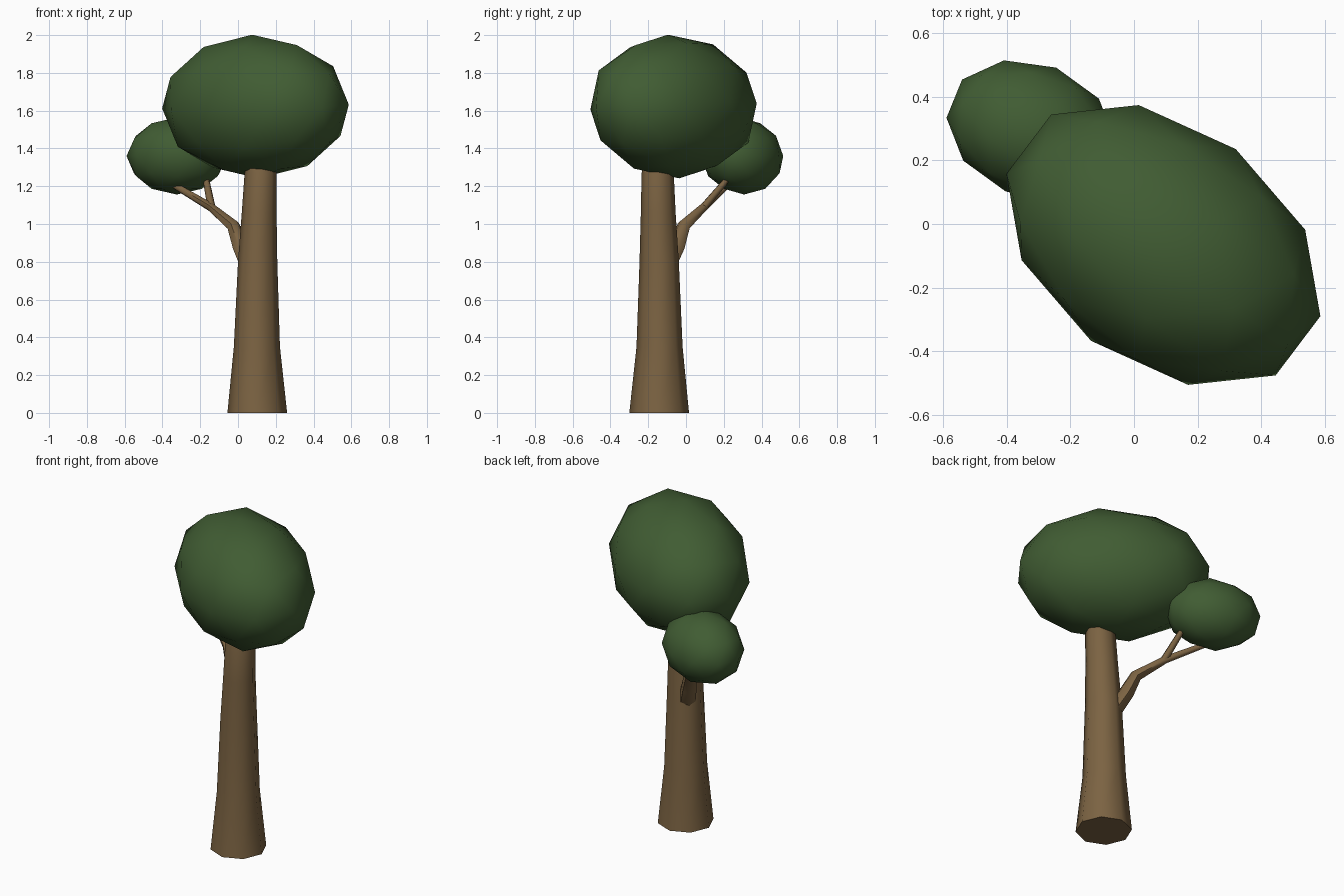
import bpy, bmesh, math
from mathutils import Matrix, Vector

if "Cube" in bpy.data.objects:
    bpy.data.objects.remove(bpy.data.objects["Cube"])


def material(name, rgb):
    m = bpy.data.materials.new(name)
    m.diffuse_color = (*rgb, 1)
    m.use_nodes = True
    m.node_tree.nodes["Principled BSDF"].inputs["Base Color"].default_value = m.diffuse_color
    return m


bark = material("bark brown", (0.20, 0.125, 0.055))
leaf = material("leaf green", (0.052, 0.108, 0.033))


def finish(name, bm, mat, angle):
    bmesh.ops.recalc_face_normals(bm, faces=bm.faces)
    mesh = bpy.data.meshes.new(name)
    bm.to_mesh(mesh)
    bm.free()
    mesh.materials.append(mat)
    ob = bpy.data.objects.new(name, mesh)
    bpy.context.collection.objects.link(ob)
    bpy.ops.object.select_all(action='DESELECT')
    ob.select_set(True)
    bpy.context.view_layer.objects.active = ob
    bpy.ops.object.shade_smooth_by_angle(angle=math.radians(angle))
    return ob


def tube(name, path, sides, upright=False):
    """Tapered tube through (x, y, z, radius) stations."""
    bm = bmesh.new()
    pts = [Vector(p[:3]) for p in path]
    rings = []
    for i, p in enumerate(pts):
        d = pts[min(i + 1, len(pts) - 1)] - pts[max(i - 1, 0)]
        if upright:
            u, v = Vector((1, 0, 0)), Vector((0, 1, 0))
        else:
            d.normalize()
            u = d.cross(Vector((0.7, 0.7, 0))).normalized()
            v = d.cross(u)
        r = path[i][3]
        rings.append([bm.verts.new(p + r * (u * math.cos(a) + v * math.sin(a)))
                      for a in (2 * math.pi * k / sides for k in range(sides))])
    for a, b in zip(rings, rings[1:]):
        for k in range(sides):
            n = (k + 1) % sides
            bm.faces.new((a[k], a[n], b[n], b[k]))
    bm.faces.new(rings[0])
    bm.faces.new(rings[-1])
    return finish(name, bm, bark, 60)


def foliage(name, centre, ax, ay, az):
    """Low-poly icosphere stretched along three axis vectors."""
    bm = bmesh.new()
    bmesh.ops.create_icosphere(bm, subdivisions=2, radius=1)
    shape = Matrix((ax, ay, az)).transposed().to_4x4()
    bm.transform(Matrix.Translation(centre) @ shape
                 @ Matrix.Rotation(math.radians(-18), 4, 'Z'))
    return finish(name, bm, leaf, 80)


# Trunk, flared at the foot
tube("trunk", [(0.102, -0.142, 0.0, 0.158), (0.10, -0.14, 0.35, 0.122),
               (0.104, -0.142, 0.80, 0.104), (0.112, -0.147, 1.06, 0.092),
               (0.12, -0.15, 1.27, 0.085), (0.12, -0.15, 1.33, 0.07)], 8, True)

# Side branch and its short twig
tube("branch", [(0.06, -0.10, 0.78, 0.05), (0.015, -0.05, 0.88, 0.045),
                (-0.025, -0.012, 0.99, 0.036), (-0.145, 0.095, 1.09, 0.024),
                (-0.33, 0.215, 1.20, 0.018), (-0.36, 0.25, 1.23, 0.012)], 6)
tube("twig", [(-0.14, 0.09, 1.085, 0.022), (-0.165, 0.20, 1.215, 0.018),
              (-0.167, 0.215, 1.235, 0.015)], 6)

# Foliage masses
foliage("large_canopy", (0.0925, -0.066, 1.622), (0.494, -0.224, 0.01),
        (0.079, 0.39, 0.02), (-0.0175, -0.03, 0.38))
foliage("small_canopy", (-0.324, 0.297, 1.36), (0.266, -0.037, 0.0),
        (-0.003, 0.217, 0.0), (0.0, -0.01, 0.204))
